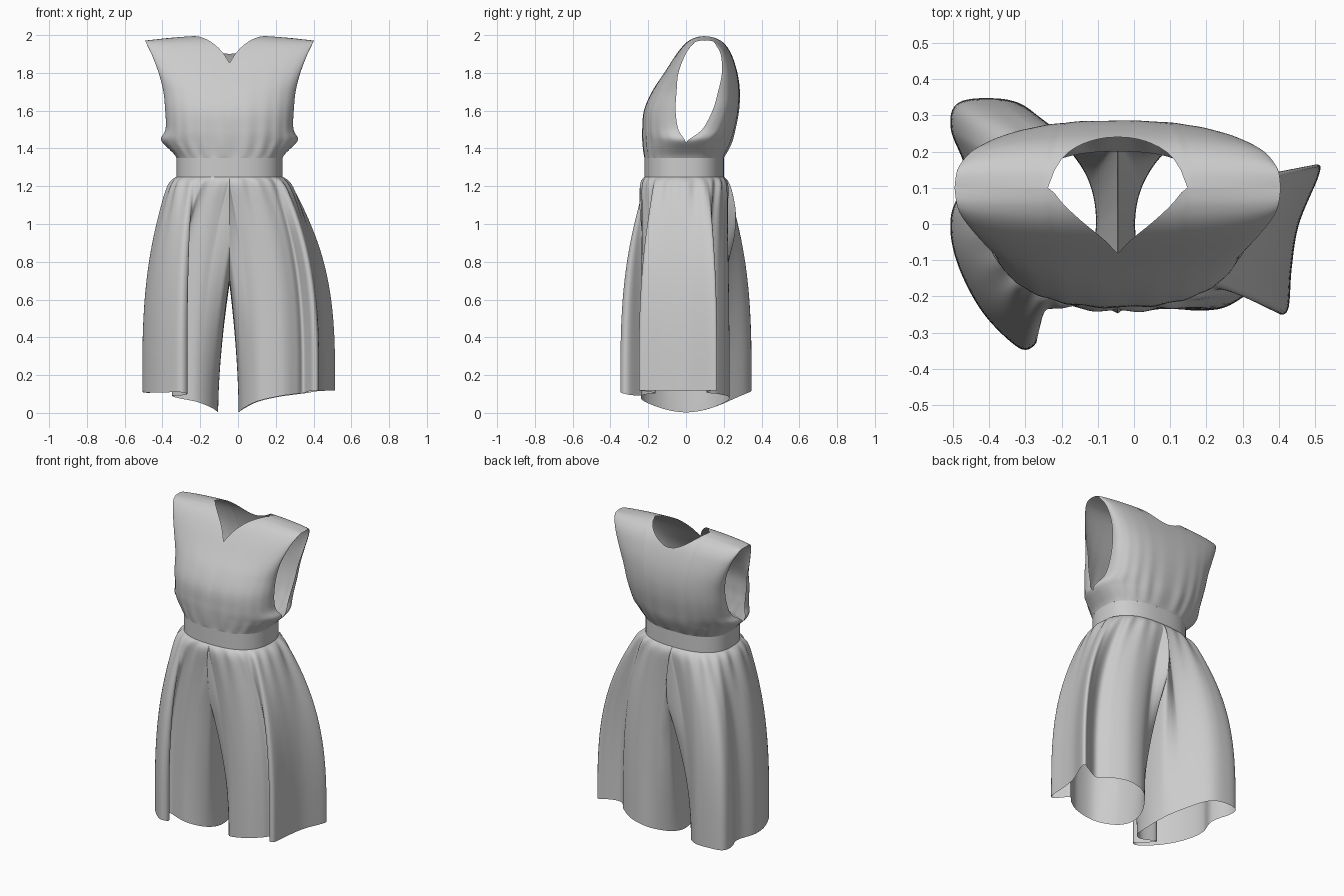
import bpy, bmesh, math
from mathutils import Vector

if "Cube" in bpy.data.objects:
    bpy.data.objects.remove(bpy.data.objects["Cube"])

XC = -0.045          # centre line of the garment
WAIST = 0.28         # half width at the waist


def cr(pts, u, closed=False):
    """Catmull-Rom value of a list of tuples at index u."""
    n = len(pts)
    i = int(math.floor(u)) if closed else max(0, min(n - 2, int(math.floor(u))))
    f = u - i
    get = (lambda k: Vector(pts[k % n])) if closed else (lambda k: Vector(pts[max(0, min(n - 1, k))]))
    a, b, c, d = get(i - 1), get(i), get(i + 1), get(i + 2)
    return b + 0.5 * f * ((c - a) + f * ((2 * a - 5 * b + 4 * c - d) + f * (3 * (b - c) + d - a)))


def pw(v, p=0.8):
    return math.copysign(abs(v) ** p, v)


def ring(a, side=1):
    """Waist outline, a = 0 front centre to pi back centre."""
    c = pw(math.cos(a))
    return XC + side * WAIST * pw(math.sin(a)), -(0.22 if c > 0 else 0.2) * c


def add_grid(bm, cols, closed=False):
    vs = [[bm.verts.new(p) for p in col] for col in cols]
    for i in range(len(vs) if closed else len(vs) - 1):
        a, b = vs[i], vs[(i + 1) % len(vs)]
        for j in range(len(a) - 1):
            bm.faces.new((a[j], b[j], b[j + 1], a[j + 1]))


def finish(bm, name):
    bmesh.ops.remove_doubles(bm, verts=bm.verts, dist=0.0008)
    bmesh.ops.recalc_face_normals(bm, faces=bm.faces)
    me = bpy.data.meshes.new(name)
    bm.to_mesh(me)
    bm.free()
    me.shade_smooth()
    ob = bpy.data.objects.new(name, me)
    bpy.context.collection.objects.link(ob)
    return ob


# Bodice: rows of (z, centre y, half width, armhole edge y)
front_rows = [(1.35, -.22, .28, 0), (1.43, -.228, .32, 0), (1.5, -.23, .333, -.04),
              (1.6, -.222, .34, -.055), (1.7, -.18, .35, -.05), (1.8, -.115, .375, -.04),
              (1.9, -.05, .41, -.005), (1.96, 0, .435, .03), (1.99, .05, .445, .06),
              (2.0, .1, .45, .1)]
back_rows = [(1.35, .2, .28, 0), (1.43, .24, .32, 0), (1.5, .26, .333, .085),
             (1.6, .28, .34, .14), (1.7, .285, .35, .17), (1.8, .272, .375, .19),
             (1.9, .24, .41, .185), (1.96, .2, .435, .16), (1.99, .15, .445, .14),
             (2.0, .1, .45, .1)]


def bodice_panel(bm, rows, neck_u, neck, fullness, n=80, m=72):
    cols = []
    for i in range(n + 1):
        a = math.pi * (i / n - 0.5)
        s, c0 = pw(math.sin(a)), abs(math.cos(a)) if 0 < i < n else 0.0
        r = min(1, abs(s) * 0.44 / 0.182)
        top = 9 - (9 - neck_u) * neck(r)
        col = []
        for j in range(m + 1):
            u = top * j / m
            z, yc, w, ye = cr(rows, u)
            if u <= 1:
                ye = 0
            c = c0 ** (0.8 + fullness * min(1, u / 4))
            y = ye + (yc - ye) * c
            y += 0.011 * math.sin(22 * a) * u * math.exp(-1.1 * u) * c
            z -= 0.03 * s * s * max(0, (u - 5) / 4)
            # pouch of loose cloth below the armhole
            w += 0.038 * abs(s) ** 6 * math.exp(-((u - 1.2) / 0.6) ** 2) * min(1, 2 * u)
            col.append((XC + w * s, y, z))
        cols.append(col)
    add_grid(bm, cols)


bm = bmesh.new()
bodice_panel(bm, front_rows, 5.5, lambda r: (1 - r) ** 0.8, 0.25)
bodice_panel(bm, back_rows, 6.0, lambda r: (1 - r * r) ** 0.5, 0.0)
finish(bm, "bodice")

# Waistband
bm = bmesh.new()
cols = []
for i in range(96):
    a = 2 * math.pi * i / 96
    x, y = ring(a)
    cols.append([(x, y, 1.24 + 0.11 * k / 4) for k in range(5)])
add_grid(bm, cols, True)
finish(bm, "waistband")

# Wide legs: hem outlines run inner point, front, outside, back
hem_left = [(-.105, 0), (-.135, -.13), (-.22, -.205), (-.33, -.2), (-.345, -.225), (-.275, -.3),
            (-.275, -.335), (-.32, -.34), (-.42, -.24), (-.49, -.1), (-.505, .02), (-.465, .14),
            (-.505, .26), (-.49, .33), (-.41, .347), (-.31, .33), (-.22, .25), (-.13, .13)]
hem_right = [(.003, 0), (.03, -.13), (.11, -.225), (.23, -.235), (.31, -.195), (.345, -.16),
             (.37, -.2), (.395, -.245), (.425, -.235), (.435, -.12), (.455, 0), (.51, .135),
             (.505, .165), (.46, .14), (.38, .11), (.32, .17), (.22, .225), (.11, .215), (.03, .12)]
# Crotch seam (y, z) from the lowest point up to the waist
seam_front = [(.05, .68), (-.1, .72), (-.2, .84), (-.23, 1.05), (-.22, 1.25)]
seam_back = [(.05, .68), (.15, .74), (.235, .87), (.25, 1.06), (.2, 1.25)]


def resample(pts, n):
    """Even spacing along a closed smooth outline."""
    fine = [cr(pts, len(pts) * k / 600, True) for k in range(601)]
    d = [0]
    for k in range(600):
        d.append(d[-1] + (fine[k + 1] - fine[k]).length)
    out, k = [], 0
    for i in range(n):
        t = d[-1] * i / n
        while d[k + 1] < t:
            k += 1
        out.append(fine[k].lerp(fine[k + 1], (t - d[k]) / (d[k + 1] - d[k])))
    return out


def puff(t):
    """Outward fullness just below the waistband."""
    return 0.028 * (1 - math.exp(-t / 0.02)) * math.exp(-t / 0.22)


def leg(bm, hem, side, n=200, m=48, part=0.12):
    loop = resample(hem, n)
    inner = Vector(hem[0])
    cols = []
    for i in range(n):
        v = i / n
        q = min(v, 1 - v) / part
        ang, swell = 0, 0
        if q < 1 - 1e-6:
            front = v < 0.5
            y0, z0 = cr(seam_front if front else seam_back, 4 * q)
            start = Vector((XC, y0 + (-1 if front else 1) * puff((1.25 - z0) / 1.2)))
        else:
            ang, swell = math.pi * (v - part) / (1 - 2 * part), 1
            start, z0 = Vector(ring(ang, side)), 1.25
        end = loop[i]
        k = min(1, (end - inner).length / 0.48)
        z1 = 0.003 + 0.115 * k * k * (3 - 2 * k)
        power = 1.7 + 1.3 * min(1, max(0, q - 0.5) / 1.5)
        out = Vector((math.sin(ang) * side, -math.cos(ang)))
        rip = 0.55 * math.sin(ang * 21) + 0.35 * math.sin(ang * 13 + 1)
        rip *= min(1, max(0, (q - 1) / 0.4))
        col = []
        for j in range(m + 1):
            t = (j / m) ** 1.6
            p = start.lerp(end, 1 - (1 - t) ** power)
            p += out * swell * (puff(t) + 0.014 * rip * (1 - math.exp(-t / 0.02)) * math.exp(-t / 0.14))
            col.append((p.x, p.y, z0 + (z1 - z0) * t))
        cols.append(col)
    add_grid(bm, cols, True)


bm = bmesh.new()
leg(bm, hem_left, -1)
leg(bm, hem_right, 1)
finish(bm, "wide_legs")
